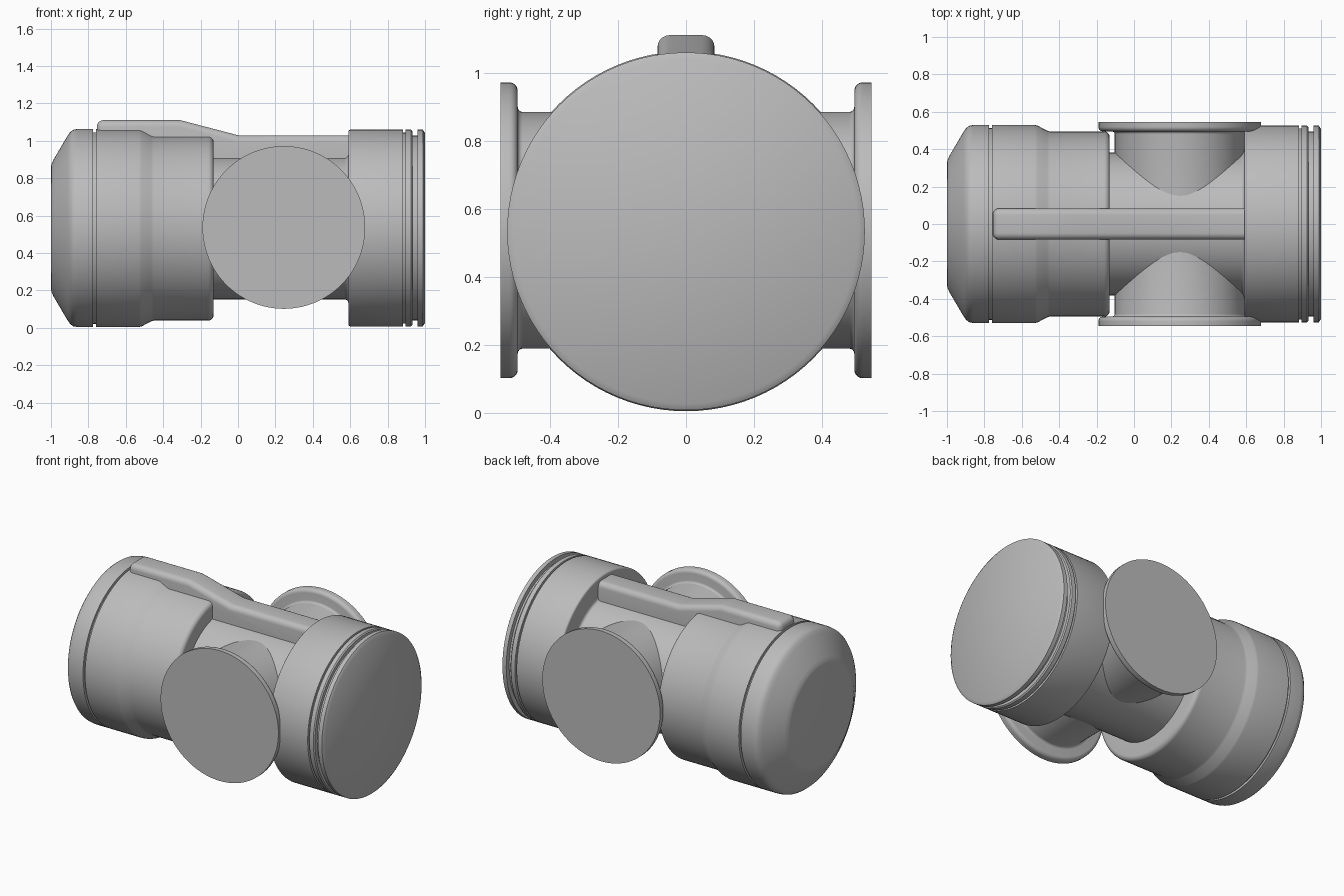
import bpy, bmesh, math
from mathutils import Matrix, Vector

if "Cube" in bpy.data.objects:
    bpy.data.objects.remove(bpy.data.objects["Cube"])

AXIS_Z = 0.534
grey = bpy.data.materials.new("cast grey")
grey.use_nodes = True
colour = (0.5, 0.5, 0.5, 1)
grey.diffuse_color = colour
grey.node_tree.nodes["Principled BSDF"].inputs["Base Color"].default_value = colour


def finish(name, bm, angle=35):
    bmesh.ops.recalc_face_normals(bm, faces=bm.faces[:])
    mesh = bpy.data.meshes.new(name)
    bm.to_mesh(mesh)
    bm.free()
    mesh.materials.append(grey)
    obj = bpy.data.objects.new(name, mesh)
    bpy.context.collection.objects.link(obj)
    bpy.ops.object.select_all(action="DESELECT")
    obj.select_set(True)
    bpy.context.view_layer.objects.active = obj
    bpy.ops.object.shade_smooth_by_angle(angle=math.radians(angle))
    return obj


def arc(cx, cr, rad, start, end, steps=6):
    """Rounded corner in (along, radius) coordinates."""
    angles = [math.radians(start + (end - start) * i / steps) for i in range(steps + 1)]
    return [(cx + rad * math.cos(a), cr + rad * math.sin(a)) for a in angles]


def lathe(name, profile, direction, centre, sides=96):
    """Revolve (along, radius) points about an axis and cap both ends."""
    bm = bmesh.new()
    turn = Vector((1, 0, 0)).rotation_difference(Vector(direction)).to_matrix()
    rings = []
    for along, radius in profile:
        ring = []
        for i in range(sides):
            a = math.tau * i / sides
            p = Vector((along, radius * math.cos(a), radius * math.sin(a)))
            ring.append(bm.verts.new(turn @ p + Vector(centre)))
        rings.append(ring)
    for a, b in zip(rings, rings[1:]):
        for i in range(sides):
            j = (i + 1) % sides
            bm.faces.new((a[i], a[j], b[j], b[i]))
    bm.faces.new(rings[0])
    bm.faces.new(rings[-1])
    return finish(name, bm)


main = dict(direction=(1, 0, 0), centre=(0, 0, AXIS_Z))

# Domed housing with a thin groove and a step down
lathe("domed_housing", [
    (-1, 0.325), (-0.997, 0.343), (-0.985, 0.368), (-0.912, 0.492),
    (-0.898, 0.512), (-0.882, 0.525), (-0.86, 0.529),
    (-0.775, 0.529), (-0.775, 0.512), (-0.76, 0.512), (-0.76, 0.529),
    (-0.53, 0.529), (-0.515, 0.526), (-0.465, 0.499), (-0.45, 0.495),
    *arc(-0.16, 0.465, 0.03, 90, 0), (-0.13, 0.36)], **main)

# Narrow middle barrel, flared where it meets the collar
lathe("middle_barrel", [(-0.2, 0.382), *arc(0.57, 0.402, 0.02, 270, 360), (0.6, 0.402)], **main)

# End collar with two ring grooves
lathe("end_collar", [
    (0.59, 0.36), *arc(0.602, 0.514, 0.012, 180, 90, 3),
    (0.883, 0.526), (0.883, 0.51), (0.896, 0.51), (0.896, 0.526),
    (0.925, 0.526), (0.932, 0.519), (0.932, 0.495), (0.96, 0.495),
    (0.96, 0.526), (0.988, 0.526), (1, 0.507)], **main)

# Flanged side branches
for label, side in (("right", -1), ("left", 1)):
    lathe(label + "_branch", [
        (0, 0.348), *arc(0.48, 0.363, 0.015, 270, 360, 4),
        *arc(0.52, 0.41, 0.025, 180, 90), (0.545, 0.435)],
        direction=(0, side, 0), centre=(0.245, 0, AXIS_Z + 0.003))

# Raised channel along the top
bm = bmesh.new()
outline = [(-0.755, 0.88), (-0.755, 1.111), (-0.31, 1.111), (0, 1.03), (0.62, 1.03), (0.62, 0.88)]
face = bm.faces.new([bm.verts.new((x, -0.084, z)) for x, z in outline])
moved = bmesh.ops.extrude_face_region(bm, geom=[face])["geom"]
bmesh.ops.translate(bm, vec=(0, 0.168, 0), verts=[g for g in moved if isinstance(g, bmesh.types.BMVert)])
upper = [e for e in bm.edges if e.calc_length() > 0.1
         and (all(v.co.z > 1 for v in e.verts) or all(v.co.x < -0.7 for v in e.verts))
         and not all(abs(v.co.x + 0.155) < 0.16 and abs(e.verts[0].co.x - e.verts[1].co.x) < 0.01 for v in e.verts)]
upper = [e for e in upper if not (abs(e.verts[0].co.y - e.verts[1].co.y) > 0.1
                                  and e.verts[0].co.x > -0.7)]
bmesh.ops.bevel(bm, geom=upper, offset=0.036, segments=5, profile=0.5, affect="EDGES", clamp_overlap=True)
finish("top_channel", bm)
